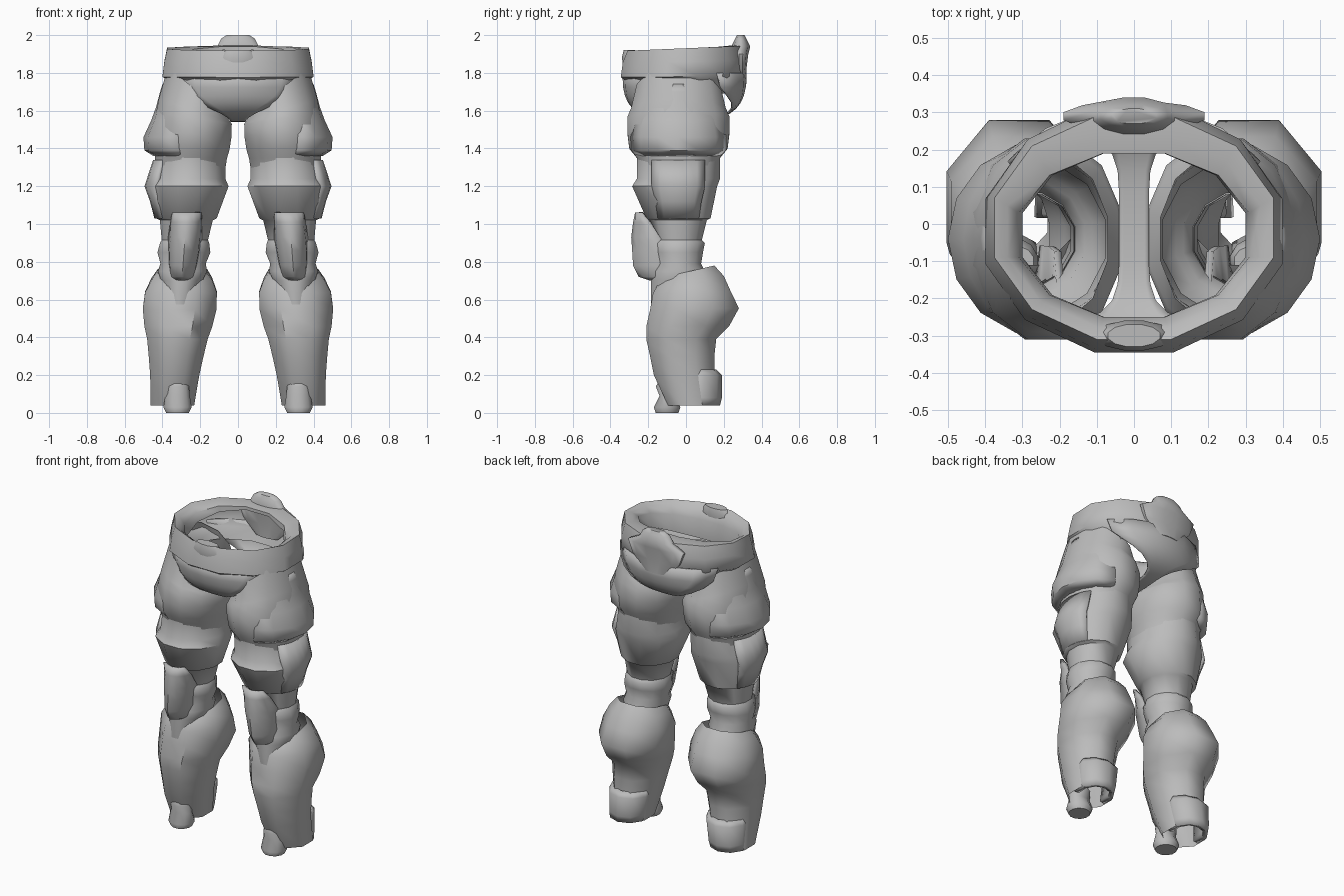
import bpy, bmesh
from math import sin, cos, radians, pi, sqrt

if "Cube" in bpy.data.objects:
    bpy.data.objects.remove(bpy.data.objects["Cube"])

GREY = (0.5, 0.5, 0.5, 1)
armour = bpy.data.materials.new("armour_grey")
armour.use_nodes = True
armour.diffuse_color = GREY
for node in armour.node_tree.nodes:
    if node.type == 'BSDF_PRINCIPLED':
        node.inputs["Base Color"].default_value = GREY


def leg_axis(z):
    """The legs spread outwards towards the floor."""
    return 0.35 - 0.075 * z


def skin(name, rows, closed, cap=False, side=1, thick=0):
    """Skin a grid of point rows into one smooth-shaded part."""
    bm = bmesh.new()
    grid = [[bm.verts.new((x * side, y, z)) for x, y, z in row] for row in rows]
    count = len(grid[0])
    for upper, lower in zip(grid, grid[1:]):
        for j in range(count if closed else count - 1):
            k = (j + 1) % count
            quad = [upper[j], lower[j], lower[k], upper[k]]
            bm.faces.new(quad if side > 0 else quad[::-1])
    if cap:
        bm.faces.new(grid[0])
        bm.faces.new(grid[-1])
        bmesh.ops.recalc_face_normals(bm, faces=bm.faces)
    mesh = bpy.data.meshes.new(name)
    bm.to_mesh(mesh)
    bm.free()
    mesh.materials.append(armour)
    mesh.shade_smooth()
    mesh.set_sharp_from_angle(angle=radians(50))
    part = bpy.data.objects.new(name, mesh)
    bpy.context.collection.objects.link(part)
    if thick:
        shell = part.modifiers.new("thickness", 'SOLIDIFY')
        shell.thickness = thick
        shell.offset = -1


def tube(name, sections, x=None, y=-0.04, lean=(0, 0), sides=12, **options):
    """Oval sections (height, half width, half depth, shift in y).
    The lean tilts the first section and halves with each one after it."""
    rows = []
    grow = 1 / cos(pi / sides)
    for i, (z, width, depth, *shift) in enumerate(sections):
        middle = leg_axis(z) if x is None else x
        row = []
        for k in range(sides):
            angle = (k + 0.5) * 2 * pi / sides
            c, s = cos(angle) * grow, sin(angle) * grow
            tilt = (lean[0] * c + lean[1] * s) / 2 ** i
            row.append((middle + width * c, y + sum(shift) + depth * s, z + tilt))
        rows.append(row)
    skin(name, rows, True, **options)


def plate(name, sections, facing, spread, y=-0.04, steps=6, **options):
    """Open shell over part of an oval, opening from the first to the last spread."""
    rows = []
    for i, (z, width, depth, *shift) in enumerate(sections):
        remaining = (1 - i / (len(sections) - 1)) ** 3
        half = spread[1] + (spread[0] - spread[1]) * remaining
        row = []
        for k in range(steps + 1):
            angle = radians(facing + half * (2 * k / steps - 1))
            row.append((leg_axis(z) + width * cos(angle),
                        y + sum(shift) + depth * sin(angle), z))
        rows.append(row)
    skin(name, rows, False, **options)


def crotch_row(angle):
    """One cross strip of the crotch panel: wide and curved at the belt,
    narrow between the legs."""
    s, c = sin(angle), cos(angle)
    y = 0.33 * abs(s) ** 0.7 * (1 if s > 0 else -0.99) - 0.01
    z = 1.8 - 0.26 * abs(c) ** 0.7
    half = 0.04 + 0.3 * s ** 4
    return [(half * t, y * sqrt(1 - (half * t / 0.4) ** 2), z)
            for t in (-1, -0.7, -0.35, 0, 0.35, 0.7, 1)]


# Hip belt with a rolled open rim
tube("hip_belt", [
    (1.82, .3, .22, -.03), (1.89, .31, .22, -.03), (1.92, .34, .26, -.02),
    (1.93, .375, .3, -.01), (1.86, .39, .325, -.01), (1.78, .4, .325, -.02),
    (1.76, .365, .31, -.01), (1.69, .35, .28, -.01)], x=0, y=0, lean=(0, .1))

# Crotch panel running from front to back between the legs
skin("crotch_panel", [crotch_row(radians(a)) for a in range(-90, 91, 10)], False, thick=.01)

# Raised collar at the back and small buckle at the front
tube("back_collar", [
    (2, .06, .02), (1.98, .09, .03), (1.94, .11, .05), (1.9, .19, .04),
    (1.82, .16, .03), (1.74, .08, .03)], x=0, y=.29, cap=True)
tube("front_buckle", [(1.92, .07, .03), (1.88, .1, .04), (1.83, .08, .03)],
     x=0, y=-.3, cap=True)

for label, side in (("left_", 1), ("right_", -1)):
    # Upper leg
    tube(label + "upper_thigh", [
        (1.71, .15, .22), (1.6, .19, .25), (1.56, .2, .27), (1.48, .205, .27),
        (1.4, .2, .26), (1.35, .19, .22), (1.22, .18, .2)], lean=(.12, 0), side=side)
    tube(label + "lower_thigh", [
        (1.36, .18, .22), (1.24, .19, .22), (1.2, .21, .225, -.02), (1.03, .16, .17),
        (1.02, .14, .15), (.9, .12, .12)], side=side)
    plate(label + "hip_plate", [
        (1.74, .18, .19), (1.7, .19, .21), (1.62, .205, .24), (1.55, .225, .26),
        (1.46, .26, .265), (1.39, .25, .26), (1.36, .2, .23)],
        facing=0, spread=(16, 75), side=side, thick=.02)
    plate(label + "outer_thigh_plate", [
        (1.34, .2, .22), (1.2, .235, .22), (1.12, .2, .19), (1.03, .17, .17)],
        facing=0, spread=(40, 40), side=side, thick=.03)

    # Knee
    tube(label + "knee_joint", [
        (.92, .12, .12), (.9, .13, .14), (.85, .14, .13), (.79, .12, .12),
        (.75, .13, .14), (.7, .11, .145), (.57, .08, .145)], side=side)
    plate(label + "knee_guard", [
        (1.06, .08, .04, -.19), (1.01, .085, .1, -.14), (.93, .09, .16, -.09),
        (.86, .09, .215, -.03), (.78, .08, .22, -.02), (.72, .07, .19, -.02),
        (.7, .06, .13, -.02)],
        facing=-90, spread=(80, 90), side=side, thick=.02)

    # Shin and calf shell, drawn in around the knee and open at the floor
    tube(label + "shin", [
        (.75, .13, .13, .06), (.71, .16, .17, .07), (.64, .19, .205, .07),
        (.55, .195, .235, .085), (.46, .18, .22, .05), (.39, .16, .185, .015),
        (.3, .145, .17, .02), (.2, .13, .16, .03), (.04, .115, .125, .07)],
        lean=(0, .03), sides=8, side=side)

    # Foot
    plate(label + "heel_guard", [
        (.23, .12, .1), (.2, .13, .13), (.08, .12, .13), (.04, .115, .12)],
        facing=90, spread=(110, 110), y=.06, side=side, thick=.03)
    tube(label + "toe", [
        (.17, .05, .04), (.14, .06, .06), (.09, .065, .04), (.03, .075, .07),
        (0, .06, .06)], x=.32, y=-.1, cap=True, side=side)
